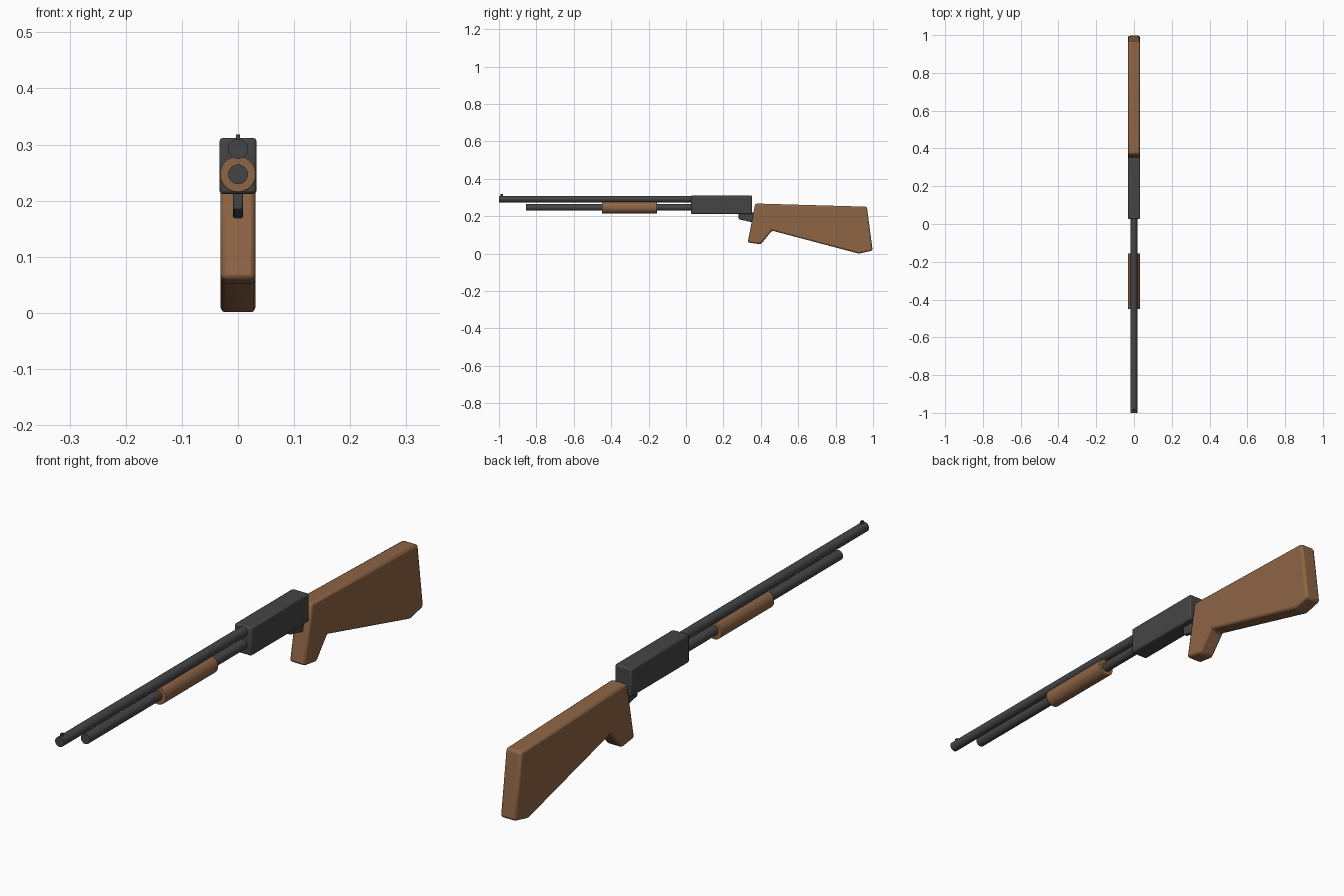
import bpy, bmesh, math

cube = bpy.data.objects.get("Cube")
if cube:
    bpy.data.objects.remove(cube)


def material(name, rgb):
    m = bpy.data.materials.new(name)
    m.use_nodes = True
    colour = (*rgb, 1)
    m.diffuse_color = colour
    m.node_tree.nodes["Principled BSDF"].inputs["Base Color"].default_value = colour
    return m


steel = material("dark_steel", (0.06, 0.06, 0.062))
wood = material("brown_wood", (0.27, 0.13, 0.06))


def finish(bm, name, mat, bevel=0, segments=2):
    bmesh.ops.recalc_face_normals(bm, faces=bm.faces[:])
    me = bpy.data.meshes.new(name)
    bm.to_mesh(me)
    bm.free()
    me.materials.append(mat)
    ob = bpy.data.objects.new(name, me)
    bpy.context.collection.objects.link(ob)
    if bevel:
        mod = ob.modifiers.new("Bevel", 'BEVEL')
        mod.width = bevel
        mod.segments = segments
        mod.limit_method = 'ANGLE'
        mod.angle_limit = math.radians(15)
    bpy.ops.object.select_all(action='DESELECT')
    ob.select_set(True)
    bpy.context.view_layer.objects.active = ob
    bpy.ops.object.shade_smooth_by_angle(angle=math.radians(35))
    return ob


def slab(name, mat, profile, half, bevel, segments=2):
    """Extrude a (y, z) side profile across x."""
    bm = bmesh.new()
    face = bm.faces.new([bm.verts.new((-half, y, z)) for y, z in profile])
    out = bmesh.ops.extrude_face_region(bm, geom=[face])
    verts = [v for v in out["geom"] if isinstance(v, bmesh.types.BMVert)]
    bmesh.ops.translate(bm, verts=verts, vec=(2 * half, 0, 0))
    return finish(bm, name, mat, bevel, segments)


def box(name, mat, y0, y1, z0, z1, half, bevel):
    return slab(name, mat, [(y0, z0), (y1, z0), (y1, z1), (y0, z1)], half, bevel)


def tube(name, mat, radius, y0, y1, z, bevel=0):
    """Cylinder lying along y."""
    bm = bmesh.new()
    bmesh.ops.create_cone(bm, cap_ends=True, segments=32, radius1=radius,
                          radius2=radius, depth=y1 - y0)
    for v in bm.verts:
        x, y, d = v.co
        v.co = (x, d + (y0 + y1) / 2, y + z)
    return finish(bm, name, mat, bevel)


# Barrel, magazine and sliding fore-end
tube("barrel", steel, 0.0175, -1.0, 0.04, 0.292)
tube("magazine_tube", steel, 0.0175, -0.855, 0.04, 0.247)
tube("pump_grip", wood, 0.032, -0.45, -0.155, 0.247, 0.002)
box("front_sight", steel, -0.991, -0.979, 0.3, 0.318, 0.004, 0.001)

# Receiver and trigger
box("receiver", steel, 0.027, 0.353, 0.212, 0.312, 0.033, 0.006)
slab("trigger", steel, [(0.282, 0.22), (0.282, 0.184), (0.352, 0.168),
                        (0.365, 0.22)], 0.009, 0.004)

# Shoulder stock with grip
slab("stock", wood, [(0.33, 0.06), (0.40, 0.05), (0.46, 0.123), (0.925, 0.0),
                     (0.998, 0.017), (0.967, 0.251), (0.370, 0.268)],
     0.031, 0.009)
